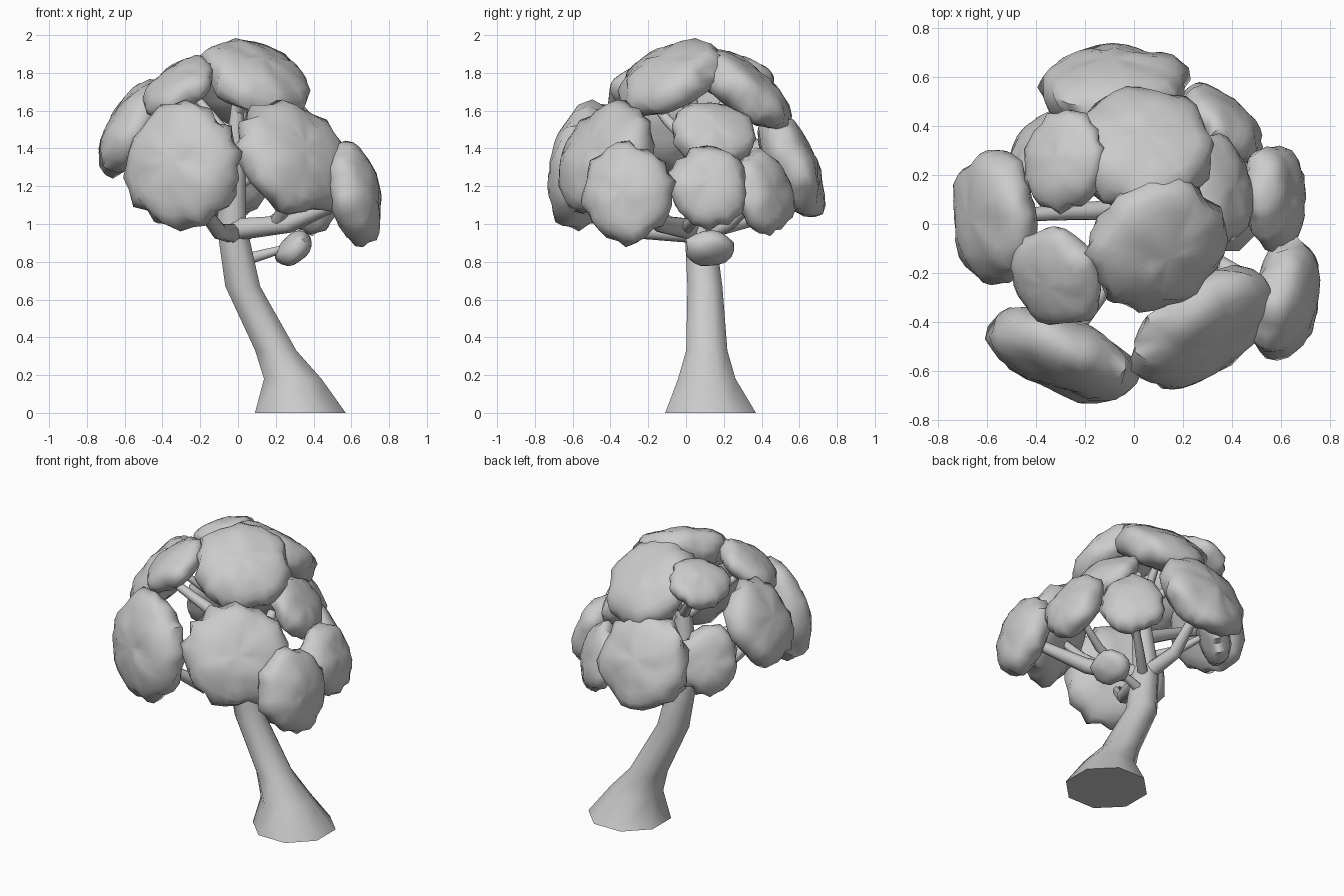
import bpy, bmesh, math, random
from mathutils import Vector, noise

if "Cube" in bpy.data.objects:
    bpy.data.objects.remove(bpy.data.objects["Cube"])

random.seed(4)


def finish(name, bm, angle):
    bmesh.ops.recalc_face_normals(bm, faces=bm.faces)
    me = bpy.data.meshes.new(name)
    bm.to_mesh(me)
    bm.free()
    ob = bpy.data.objects.new(name, me)
    bpy.context.collection.objects.link(ob)
    bpy.ops.object.select_all(action='DESELECT')
    ob.select_set(True)
    bpy.context.view_layer.objects.active = ob
    bpy.ops.object.shade_smooth_by_angle(angle=math.radians(angle))
    return ob


def bridge(bm, rings):
    for a, b in zip(rings, rings[1:]):
        n = len(a)
        for i in range(n):
            bm.faces.new((a[i], a[(i + 1) % n], b[(i + 1) % n], b[i]))


def tube(name, pts, radii, sides=8, level=False):
    """Tapered tube through pts; level=True keeps the rings horizontal."""
    bm = bmesh.new()
    pts = [Vector(p) for p in pts]
    rings = []
    for k, (p, r) in enumerate(zip(pts, radii)):
        d = (pts[min(k + 1, len(pts) - 1)] - pts[max(k - 1, 0)]).normalized()
        u, v = Vector((1, 0, 0)), Vector((0, 1, 0))
        if not level:
            u = d.cross(Vector((0.1, 0.1, 1))).normalized()
            v = d.cross(u)
        ring = []
        for i in range(sides):
            a = math.tau * (i + 0.5) / sides
            ring.append(bm.verts.new(p + r * (u * math.cos(a) + v * math.sin(a))))
        rings.append(ring)
    bridge(bm, rings)
    bm.faces.new(rings[0])
    bm.faces.new(rings[-1])
    return finish(name, bm, 70)


def leaf_clump(name, c, n, ru, rv, front=0.46, back=0.42, seg=28):
    """Lumpy cushion facing n with a jagged rim."""
    bm = bmesh.new()
    c, n = Vector(c), Vector(n).normalized()
    u = Vector((0, 0, 1)).cross(n).normalized()
    v = n.cross(u)
    r = (ru + rv) / 2
    jag = [(0.03 if i % 2 else -0.03) + random.uniform(-0.04, 0.04) for i in range(seg)]
    lift = [random.uniform(-0.06, 0.06) for i in range(seg)]

    def point(t, i):
        a = math.tau * i / seg
        t = math.radians(t)
        s, h = math.sin(t), math.cos(t)
        rim = s ** 12
        # full, slightly boxy profile
        s = s ** 0.92 * (1 + jag[i] * rim)
        h = math.copysign(abs(h) ** 0.85, h) * (front if h > 0 else back) + lift[i] * rim
        p = c + u * (ru * s * math.cos(a)) + v * (rv * s * math.sin(a)) + n * (r * h)
        return p + (p - c) * (0.12 * noise.noise(p * 7) + 0.08 * noise.noise(p * 16))

    rings = [[bm.verts.new(point(t, i)) for i in range(seg)]
             for t in (14, 28, 42, 57, 73, 90, 108, 126, 144, 162)]
    bridge(bm, rings)
    for ring, t in ((rings[0], 0), (rings[-1], 180)):
        tip = bm.verts.new(point(t, 0))
        for i in range(seg):
            bm.faces.new((tip, ring[i], ring[(i + 1) % seg]))
    return finish(name, bm, 55)


# leaning trunk with flared foot
tube("trunk",
     [(.33, .13, 0), (.29, .11, .18), (.2, .11, .33), (.025, .1, .67),
      (-.035, .07, 1.0), (-.02, .05, 1.3), (0, .03, 1.68)],
     [.26, .165, .118, .1, .085, .065, .03], level=True)

# leaf clumps: name, centre, facing, half width, half height
clumps = [
    ("top_front", (.09, -.08, 1.77), (.35, -.43, .82), .30, .29),
    ("top_back", (.04, .3, 1.71), (.12, .6, .8), .28, .30),
    ("upper_left_back", (-.28, .26, 1.77), (-.45, .12, .85), .20, .18),
    ("upper_left_front", (-.31, -.22, 1.72), (-.5, -.4, .75), .21, .21),
    ("left", (-.565, .03, 1.5), (-.85, -.08, .5), .27, .27),
    ("front_left", (-.29, -.53, 1.31), (-.37, -.9, .15), .32, .33),
    ("front_right", (.28, -.42, 1.35), (.55, -.72, .4), .33, .31),
    ("right_front", (.615, -.31, 1.16), (.9, -.18, .2), .24, .26, .52, .48),
    ("right_back", (.57, .12, 1.2), (.9, .1, .3), .21, .23, .5, .48),
    ("back_right", (.36, .41, 1.16), (.65, .7, .25), .20, .22),
    ("upper_right", (.34, .14, 1.47), (.75, .15, .55), .22, .20),
    ("back", (-.08, .55, 1.31), (-.05, .9, .38), .30, .30),
    ("back_left", (-.37, .3, 1.29), (-.75, .6, .25), .20, .22),
]
for name, *shape in clumps:
    leaf_clump(name + "_leaves", *shape)

# boughs: start, bend, end (inside a clump), thickness at start
boughs = [
    ("right_front", (-.02, .04, .97), (.27, -.13, 1.0), (.6, -.3, 1.14), .06),
    ("front_right", (.2, -.08, .99), (.25, -.2, 1.1), (.28, -.4, 1.32), .04),
    ("right_back", (.1, 0, .98), (.32, .05, 1.03), (.55, .11, 1.18), .035),
    ("front_left", (-.02, .06, .95), (-.1, -.22, .96), (-.28, -.5, 1.2), .055),
    ("back", (-.03, .06, .96), (-.06, .32, 1.02), (-.08, .52, 1.25), .055),
    ("back_right", (-.01, .08, .92), (.16, .24, 1.0), (.35, .4, 1.15), .035),
    ("left", (-.02, .06, 1.22), (-.27, .05, 1.35), (-.55, .03, 1.48), .045),
    ("back_left", (-.03, .06, 1.08), (-.2, .18, 1.15), (-.36, .29, 1.28), .035),
    ("upper_right", (-.01, .05, 1.2), (.14, .1, 1.3), (.32, .13, 1.44), .035),
    ("upper_left_front", (-.02, .05, 1.4), (-.16, -.1, 1.55), (-.3, -.21, 1.69), .035),
    ("upper_left_back", (-.02, .05, 1.42), (-.14, .16, 1.57), (-.27, .25, 1.73), .035),
    ("top_back", (0, .04, 1.45), (.02, .18, 1.55), (.03, .28, 1.68), .035),
    ("top_front", (0, .03, 1.6), (.03, -.02, 1.67), (.08, -.07, 1.74), .035),
    ("low_twig", (0, .1, .8), (.14, .12, .84), (.28, .13, .88), .035),
]
for name, a, b, c, r in boughs:
    tube(name + "_bough", [a, b, c], [r, r * .8, r * .5])

# small tuft on the low twig
leaf_clump("low_tuft_leaves", (.29, .13, .875), (.5, .1, -.5), .13, .11, .6, .5, 16)
